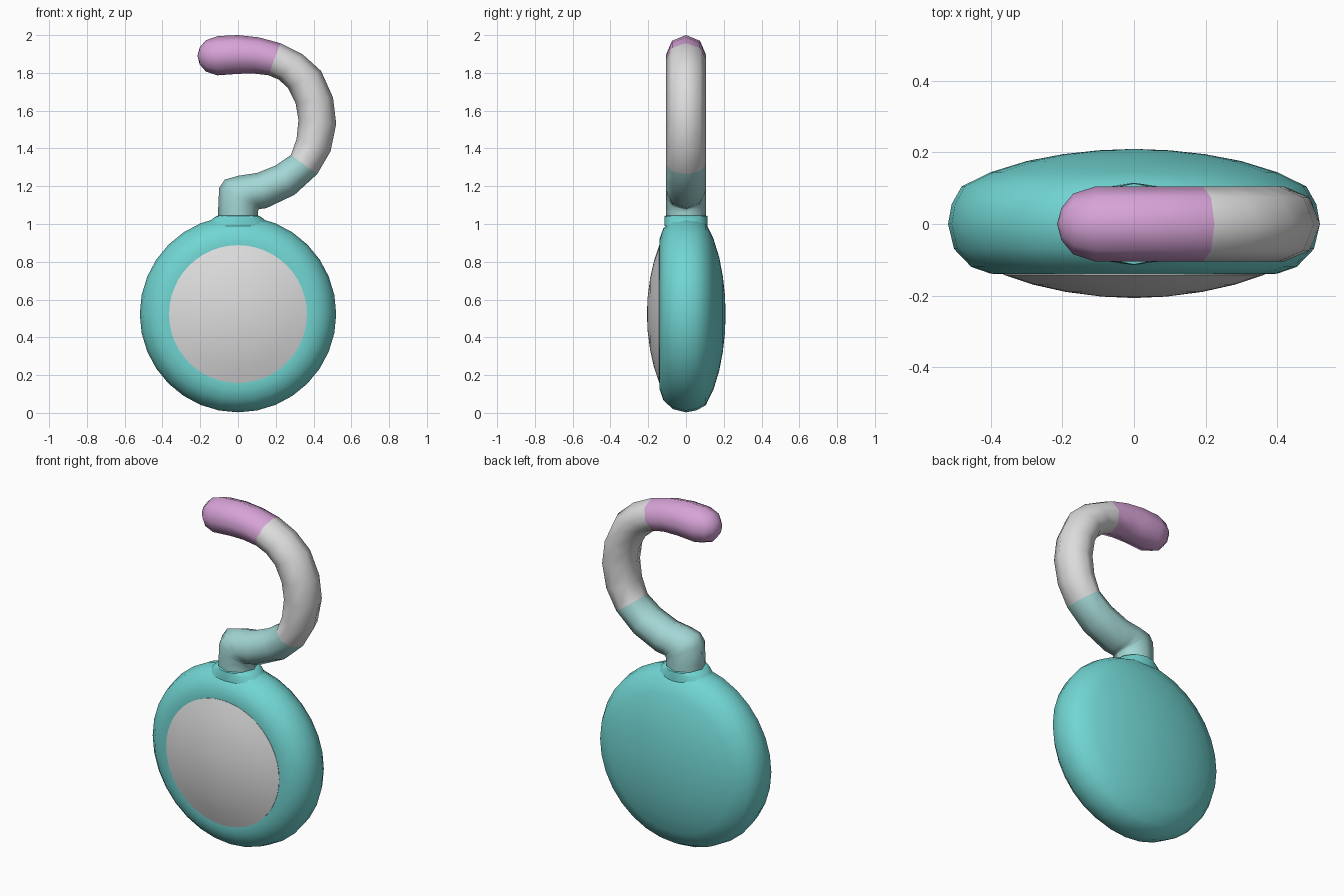
import bpy, bmesh, math
from mathutils import Vector

if "Cube" in bpy.data.objects:
    bpy.data.objects.remove(bpy.data.objects["Cube"])


def material(name, rgb):
    m = bpy.data.materials.new(name)
    m.diffuse_color = (*rgb, 1)
    m.use_nodes = True
    m.node_tree.nodes["Principled BSDF"].inputs["Base Color"].default_value = m.diffuse_color
    return m


teal = material("teal", (0.165, 0.67, 0.65))
pale_teal = material("pale teal", (0.366, 0.68, 0.665))
grey = material("light grey", (0.72, 0.72, 0.73))
pink = material("pink", (0.68, 0.366, 0.68))


def finish(name, bm, mats, angle=50):
    bmesh.ops.recalc_face_normals(bm, faces=bm.faces)
    mesh = bpy.data.meshes.new(name)
    bm.to_mesh(mesh)
    bm.free()
    for m in mats:
        mesh.materials.append(m)
    ob = bpy.data.objects.new(name, mesh)
    bpy.context.collection.objects.link(ob)
    bpy.ops.object.select_all(action='DESELECT')
    ob.select_set(True)
    bpy.context.view_layer.objects.active = ob
    bpy.ops.object.shade_smooth_by_angle(angle=math.radians(angle))
    return ob


def bridge(bm, a, b, index=0):
    n = len(a)
    for i in range(n):
        f = bm.faces.new((a[i], a[(i + 1) % n], b[(i + 1) % n], b[i]))
        f.material_index = index


def fan(bm, ring, tip, index=0):
    v = bm.verts.new(tip)
    for i in range(len(ring)):
        bm.faces.new((ring[i], ring[(i + 1) % len(ring)], v)).material_index = index


def lathe(name, profile, start, end, z, sides, mat):
    """Spin (radius, y) points round a front-to-back axis, with closing tips."""
    bm = bmesh.new()
    rings = []
    for r, y in profile:
        rings.append([bm.verts.new((r * math.cos(a), y, z + r * math.sin(a)))
                      for a in (2 * math.pi * i / sides for i in range(sides))])
    for a, b in zip(rings, rings[1:]):
        bridge(bm, a, b)
    fan(bm, rings[0], (0, start, z))
    fan(bm, rings[-1], (0, end, z))
    return finish(name, bm, [mat])


# Round body: flat front rim, domed back
CENTRE = 0.523
lathe("body", [(0.365, -0.14), (0.40, -0.139), (0.455, -0.12), (0.503, -0.07),
               (0.52, 0.0), (0.51, 0.055), (0.482, 0.105), (0.40, 0.145),
               (0.30, 0.176), (0.20, 0.195), (0.10, 0.206)],
      -0.14, 0.21, CENTRE, 32, teal)

# Domed front plate
lathe("front_disc", [(0.365, -0.137), (0.365, -0.142), (0.28, -0.170),
                     (0.19, -0.190), (0.09, -0.203)],
      -0.137, -0.207, CENTRE, 48, grey)

# Flared collar joining body and stem
bm = bmesh.new()
rings = [[bm.verts.new((r * math.cos(a), min(r, 0.115) * math.sin(a), z))
          for a in (math.tau * i / 16 for i in range(16))]
         for r, z in ((0.17, 0.99), (0.135, 1.028), (0.113, 1.043), (0.09, 1.046))]
for a, b in zip(rings, rings[1:]):
    bridge(bm, a, b)
finish("collar", bm, [teal])

# Curved tail: each ring spans an inner and an outer point, with a depth
R = 0.105
sections = [
    (-0.105, 0.98, 0.105, 0.98, R), (-0.105, 1.08, 0.105, 1.06, R),
    (-0.10, 1.19, 0.108, 1.075, R), (-0.07, 1.235, 0.112, 1.08, R),
    (0.0, 1.255, 0.12, 1.08, R), (0.10, 1.27, 0.15, 1.084, R),
    (0.20, 1.31, 0.30, 1.155, R), (0.28, 1.365, 0.42, 1.265, R),
    (0.31, 1.45, 0.49, 1.385, R), (0.32, 1.55, 0.52, 1.53, R),
    (0.305, 1.64, 0.503, 1.67, R), (0.265, 1.72, 0.44, 1.81, R),
    (0.215, 1.765, 0.34, 1.90, R), (0.16, 1.788, 0.225, 1.957, R),
    (0.08, 1.797, 0.11, 1.988, R), (0.0, 1.795, 0.0, 2.0, R),
    (-0.11, 1.787, -0.105, 1.995, R), (-0.17, 1.807, -0.17, 1.973, 0.085),
    (-0.203, 1.845, -0.203, 1.935, 0.045)]
SIDES = 8
bm = bmesh.new()
rings = []
for x0, z0, x1, z1, depth in sections:
    p, q = Vector((x0, 0, z0)), Vector((x1, 0, z1))
    mid, half = (p + q) / 2, (q - p) / 2
    rings.append([bm.verts.new(mid + half * math.cos(a) + Vector((0, depth * math.sin(a), 0)))
                  for a in (math.tau * i / SIDES for i in range(SIDES))])
for i in range(len(rings) - 1):
    bridge(bm, rings[i], rings[i + 1], 0 if i < 7 else 1 if i < 13 else 2)
fan(bm, rings[-1], (-0.215, 0, 1.89), 2)
bm.faces.new(rings[0])
finish("curved_tail", bm, [pale_teal, grey, pink], 70)
